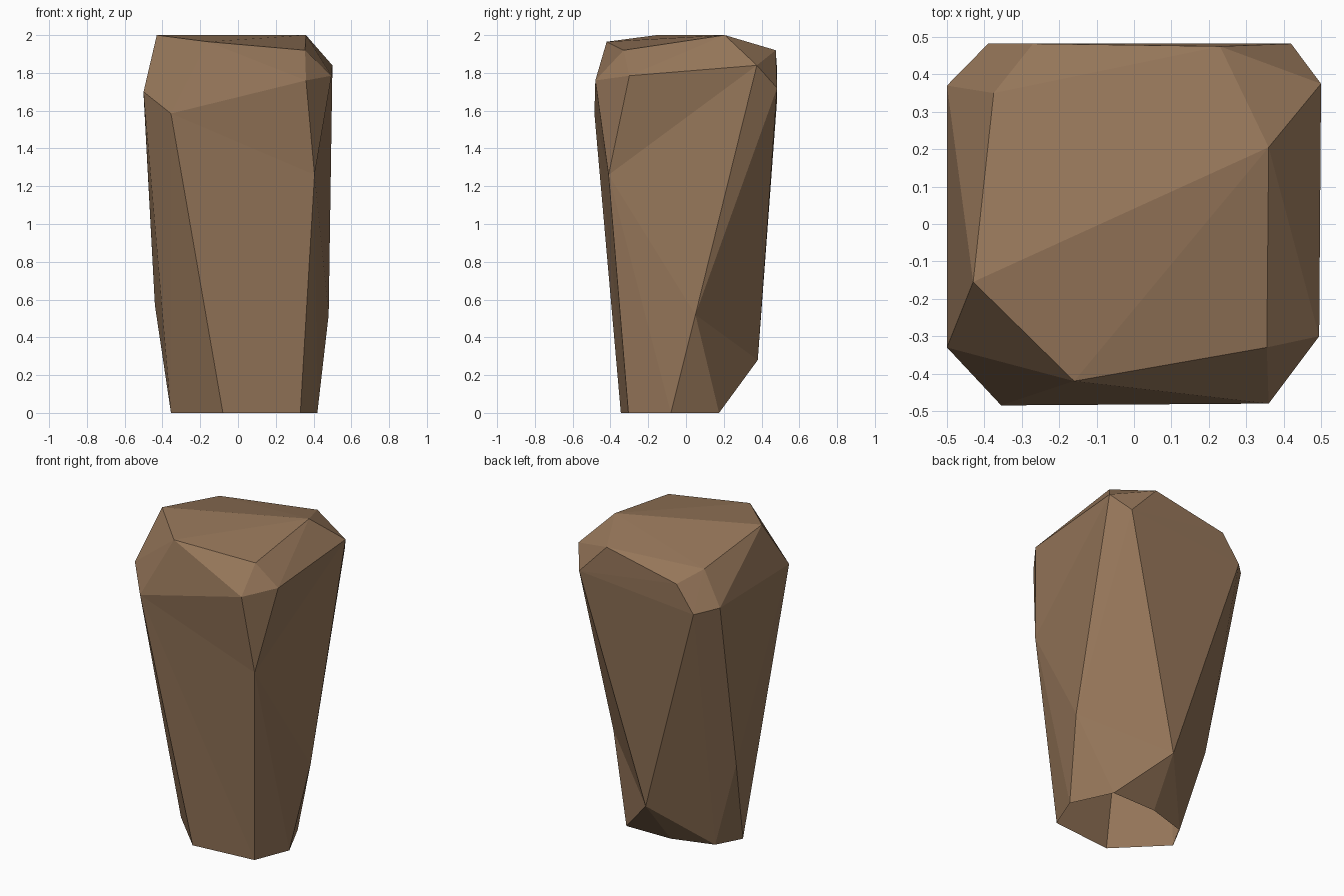
import bpy, bmesh

if "Cube" in bpy.data.objects:
    bpy.data.objects.remove(bpy.data.objects["Cube"])

# Rock pillar: hull of its corner points, grouped from foot to crown
foot = [(-.355, -.07), (-.27, .09), (-.01, .17), (.30, .175),
        (.42, -.08), (.33, -.305), (-.08, -.345)]
sides = [(.02, .38, .28), (.48, .05, .52), (-.44, .12, .57), (.405, -.41, 1.26)]
shoulder = [(-.355, -.485, 1.585), (-.5, -.33, 1.70), (-.5, .37, 1.685),
            (-.39, .482, 1.655), (.42, .482, 1.72), (.5, .375, 1.84),
            (.495, -.30, 1.785), (.36, -.48, 1.76)]
crown = [(-.43, -.155, 2), (.36, .205, 2), (-.16, -.42, 1.965), (.355, -.33, 1.92),
         (.23, .475, 1.92), (-.27, .482, 1.82), (-.375, .35, 1.895)]

bm = bmesh.new()
vs = [bm.verts.new(p) for p in [(x, y, 0) for x, y in foot] + sides + shoulder + crown]
bmesh.ops.convex_hull(bm, input=vs)

# Open the foot, and clear the front and right walls, which are slightly hollow
b30, b42, b33, b08 = vs[3:7]
Z, K, W, J = vs[7:11]
H, I, T, Q, R, G, F, E = vs[11:19]
wall = {b30, b42, b33, b08, Z, K, J, H, R, G, F, E}
gone = [f for f in bm.faces
        if all(v.co.z < .001 for v in f.verts) or all(v in wall for v in f.verts)]
bmesh.ops.delete(bm, geom=gone, context='FACES_ONLY')

# Refill the walls around the two inner corners
for tri in ((H, J, E), (H, b33, J), (H, b08, b33), (E, J, F), (F, J, G), (G, J, K),
            (J, b42, K), (J, b33, b42), (G, K, R), (R, K, Z), (K, b30, Z),
            (K, b42, b30)):
    bm.faces.new(tri)
bmesh.ops.delete(bm, geom=[e for e in bm.edges if not e.link_faces], context='EDGES')
bmesh.ops.recalc_face_normals(bm, faces=bm.faces)

me = bpy.data.meshes.new("rock_pillar")
bm.to_mesh(me)
bm.free()
rock = bpy.data.objects.new("rock_pillar", me)
bpy.context.collection.objects.link(rock)

# Single brown stone colour
mat = bpy.data.materials.new("brown stone")
mat.diffuse_color = (.30, .18, .10, 1)
mat.use_nodes = True
mat.node_tree.nodes["Principled BSDF"].inputs["Base Color"].default_value = mat.diffuse_color
me.materials.append(mat)
